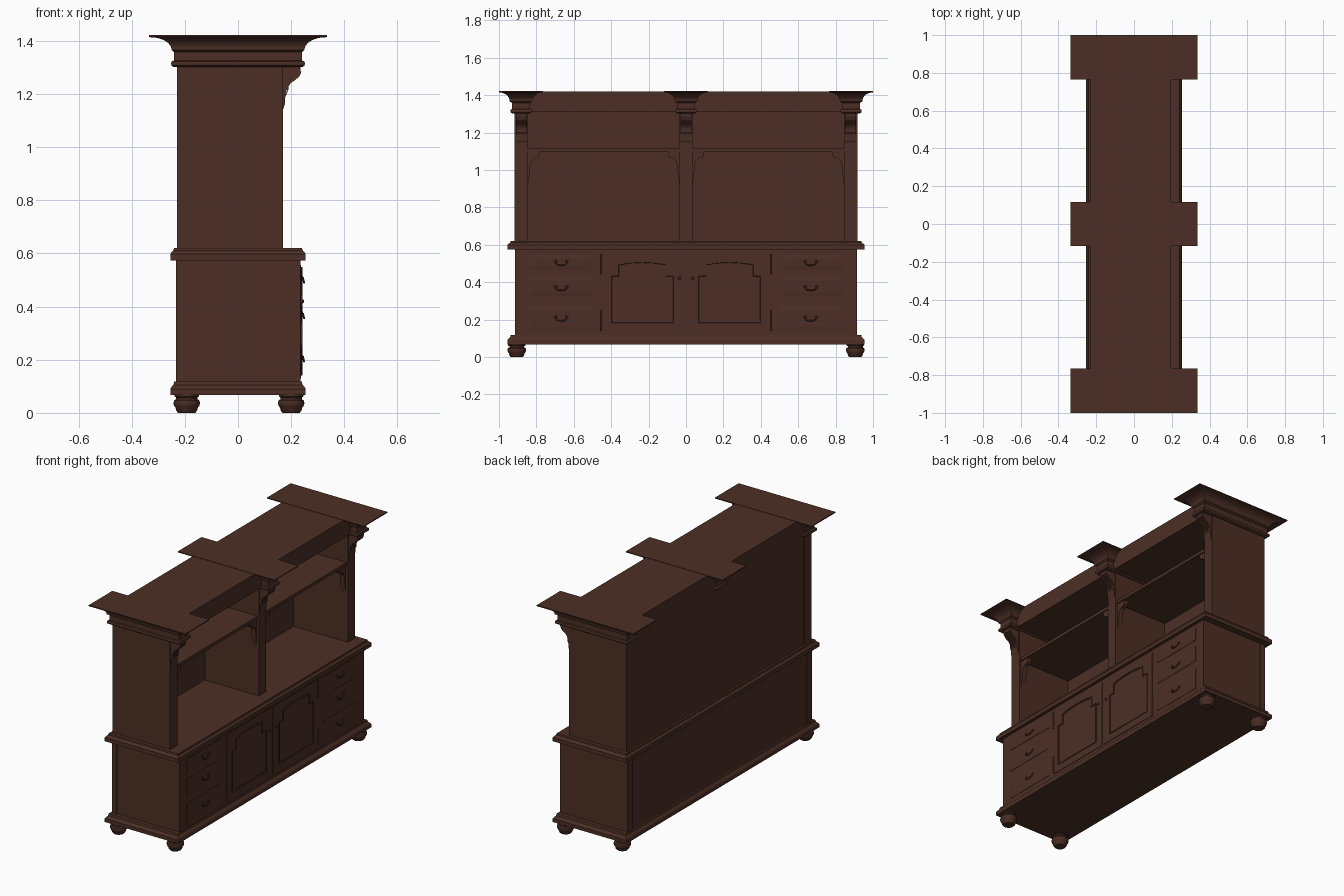
import bpy, bmesh, math
from mathutils import Vector

if "Cube" in bpy.data.objects:
    bpy.data.objects.remove(bpy.data.objects["Cube"])

wood = bpy.data.materials.new("dark_brown_wood")
wood.diffuse_color = (0.072, 0.028, 0.018, 1)
wood.use_nodes = True
wood.node_tree.nodes["Principled BSDF"].inputs["Base Color"].default_value = wood.diffuse_color


def finish(name, bm, smooth=False):
    bmesh.ops.recalc_face_normals(bm, faces=bm.faces)
    me = bpy.data.meshes.new(name)
    bm.to_mesh(me)
    bm.free()
    me.materials.append(wood)
    ob = bpy.data.objects.new(name, me)
    bpy.context.collection.objects.link(ob)
    if smooth:
        bpy.context.view_layer.objects.active = ob
        ob.select_set(True)
        bpy.ops.object.shade_smooth_by_angle(angle=math.radians(35))
        ob.select_set(False)
    return ob


def skin(name, rings, smooth=False):
    """Skin closed rings of equal length and cap both ends."""
    bm = bmesh.new()
    vs = [[bm.verts.new(p) for p in r] for r in rings]
    n = len(vs[0])
    for a, b in zip(vs, vs[1:]):
        for i in range(n):
            j = (i + 1) % n
            bm.faces.new((a[i], a[j], b[j], b[i]))
    bm.faces.new(vs[0])
    bm.faces.new(vs[-1])
    return finish(name, bm, smooth)


def box(name, x0, x1, y0, y1, z0, z1):
    return skin(name, [[(x0, y0, z), (x1, y0, z), (x1, y1, z), (x0, y1, z)] for z in (z0, z1)])


def moulding(name, cy, levels):
    """Rectangular stack: levels are (half x, half y, z)."""
    return skin(name, [[(sx * hx, cy + sy * hy, z) for sx, sy in
                        ((-1, -1), (1, -1), (1, 1), (-1, 1))] for hx, hy, z in levels])


def plate(name, outline, depths):
    """Front plate from a (y, z) outline: depths are (scale inset, x)."""
    ys, zs = [p[0] for p in outline], [p[1] for p in outline]
    cy, cz = (min(ys) + max(ys)) / 2, (min(zs) + max(zs)) / 2
    hy, hz = max(ys) - cy, max(zs) - cz
    return skin(name, [[(x, cy + (y - cy) * (1 - d / hy), cz + (z - cz) * (1 - d / hz))
                        for y, z in outline] for d, x in depths])


def rect(y0, y1, z0, z1):
    return [(y0, z0), (y1, z0), (y1, z1), (y0, z1)]


def lathe(name, profile, base, axis="z", n=24):
    rings = []
    for r, t in profile:
        ring = []
        for k in range(n):
            a = 2 * math.pi * k / n
            u, v = r * math.cos(a), r * math.sin(a)
            off = (u, v, t) if axis == "z" else (t, u, v)
            ring.append(Vector(base) + Vector(off))
        rings.append(ring)
    return skin(name, rings, True)


def rod(name, pts, r, n=8):
    """Tube through points lying near a plane facing the front."""
    P = [Vector(p) for p in pts]
    rings = []
    for i, p in enumerate(P):
        t = (P[min(i + 1, len(P) - 1)] - P[max(i - 1, 0)]).normalized()
        u = t.cross(Vector((0.3, 0, 1))).normalized()
        v = t.cross(u)
        rings.append([p + r * (math.cos(2 * math.pi * k / n) * u + math.sin(2 * math.pi * k / n) * v)
                      for k in range(n)])
    return skin(name, rings, True)


# bun feet
for x in (-0.193, 0.2):
    for y in (-0.905, 0.905):
        lathe("bun_foot", [(0.032, 0), (0.039, 0.008), (0.042, 0.02), (0.047, 0.026), (0.05, 0.036),
                           (0.048, 0.046), (0.04, 0.052), (0.04, 0.058), (0.046, 0.062), (0.046, 0.072)],
              (x, y, 0))

# lower cabinet: plinth, carcass, corner posts, counter
moulding("plinth", 0, [(0.255, 0.955, 0.068), (0.255, 0.955, 0.09), (0.25, 0.949, 0.098),
                       (0.243, 0.94, 0.105), (0.24, 0.937, 0.118)])
box("lower_carcass", -0.228, 0.235, -0.913, 0.913, 0.11, 0.58)
for s in (-1, 1):
    box("rear_corner_post", -0.234, -0.2, *sorted((s * 0.865, s * 0.915)), 0.11, 0.58)
moulding("counter", 0, [(0.255, 0.955, 0.574), (0.255, 0.955, 0.598), (0.25, 0.949, 0.605),
                        (0.243, 0.94, 0.611), (0.241, 0.938, 0.62)])

# drawers with bail pulls
for s in (-1, 1):
    for z0, z1, zh in ((0.465, 0.548, 0.502), (0.325, 0.425, 0.368), (0.14, 0.27, 0.205)):
        plate("drawer_front", rect(s * 0.67 - 0.175, s * 0.67 + 0.175, z0, z1),
              [(0, 0.23), (0, 0.237), (0.02, 0.24)])
        yc = s * 0.667
        for d in (-0.03, 0.03):
            lathe("pull_rosette", [(0.008, 0), (0.008, 0.003), (0.004, 0.006)], (0.239, yc + d, zh + 0.008), "x", 12)
        rod("drawer_pull", [(0.245 + 0.004 * math.sin(math.pi * k / 10), yc - 0.03 * math.cos(math.pi * k / 10),
                             zh + 0.008 - 0.02 * math.sin(math.pi * k / 10) ** 0.6) for k in range(11)], 0.0035)

# doors with shouldered arched panels, hinges and knobs
for s in (-1, 1):
    plate("door", rect(*sorted((s * 0.008, s * 0.447)), 0.13, 0.556), [(0, 0.23), (0, 0.238)])
    yc, arch = s * 0.233, []
    for k in range(9):
        t = 1 - k / 4
        arch.append((yc + 0.133 * t, 0.514 - 0.014 * t * t))
    outline = [(yc - 0.173, 0.175), (yc + 0.173, 0.175), (yc + 0.173, 0.437), (yc + 0.133, 0.437)] \
        + arch + [(yc - 0.133, 0.437), (yc - 0.173, 0.437)]
    # raised moulding that steps back down to the panel
    plate("door_panel", outline, [(0, 0.236), (0, 0.243), (0.008, 0.243), (0.010, 0.2385)])
    lathe("door_knob", [(0.004, 0), (0.004, 0.005), (0.008, 0.008), (0.005, 0.012)],
          (0.236, s * 0.035, 0.42), "x", 12)
    for z in (0.14, 0.44):
        rod("door_hinge", [(0.237, s * 0.451, z), (0.237, s * 0.451, z + 0.11)], 0.005)

# upper hutch: end panels, divider, backs, shelves, frieze
POSTS = (-0.88, 0, 0.88)
for y in POSTS:
    box("upright_panel", -0.23, 0.17, y - 0.036, y + 0.036, 0.615, 1.31)
for s in (-1, 1):
    y0, y1 = sorted((s * 0.03, s * 0.85))
    box("back_panel", -0.228, -0.205, y0, y1, 0.615, 1.32)
    box("upper_shelf", -0.21, 0.162, y0, y1, 1.098, 1.118)
box("top_frieze", -0.23, 0.195, -0.9, 0.9, 1.31, 1.42)

# curved brackets under the shelves
for y, d in ((-0.845, 1), (-0.035, -1), (0.035, 1), (0.845, -1)):
    pts = [(0, 1.1), (0.062, 1.1), (0.06, 1.075)]
    pts += [(0.05 - 0.038 * math.sin(a), 1.02 + 0.045 * math.cos(a)) for a in
            [math.pi / 2 * k / 6 for k in range(7)]]
    pts += [(0.008, 0.97), (0, 0.925)]
    skin("shelf_bracket", [[(x, y + d * u, z) for u, z in pts] for x in (0.125, 0.155)])

# corbels with fluted faces
corbel = [(0.165, 1.305), (0.236, 1.305), (0.235, 1.285), (0.228, 1.268), (0.212, 1.253), (0.196, 1.243),
          (0.186, 1.228), (0.182, 1.21), (0.184, 1.2), (0.178, 1.19), (0.176, 1.16), (0.165, 1.13)]
for y in POSTS:
    skin("corbel", [[(x, yy, z) for x, z in corbel] for yy in (y - 0.03, y + 0.03)])
    for k in range(-2, 3):
        yk = y + k * 0.011
        skin("corbel_reed", [[(x + (0.004 if i else 0), yy, z) for i, (x, z) in
                              enumerate([(0.175, 1.28)] + corbel[2:9])] for yy in (yk - 0.0035, yk + 0.0035)])

# flared crowns over the uprights
cove = []
for k in range(9):
    a = math.pi / 2 * k / 8
    cove.append((0.25 + 0.08 * (1 - math.cos(a)), 0.06 + 0.053 * (1 - math.cos(a)), 1.366 + 0.048 * math.sin(a)))
for y in (-0.8825, 0, 0.8825):
    moulding("crown", y, [(0.243, 0.047, 1.302), (0.25, 0.055, 1.307), (0.252, 0.057, 1.315),
                          (0.25, 0.055, 1.323), (0.241, 0.047, 1.326), (0.241, 0.047, 1.358)]
             + cove + [(0.335, 0.1175, 1.416), (0.335, 0.1175, 1.422)])
